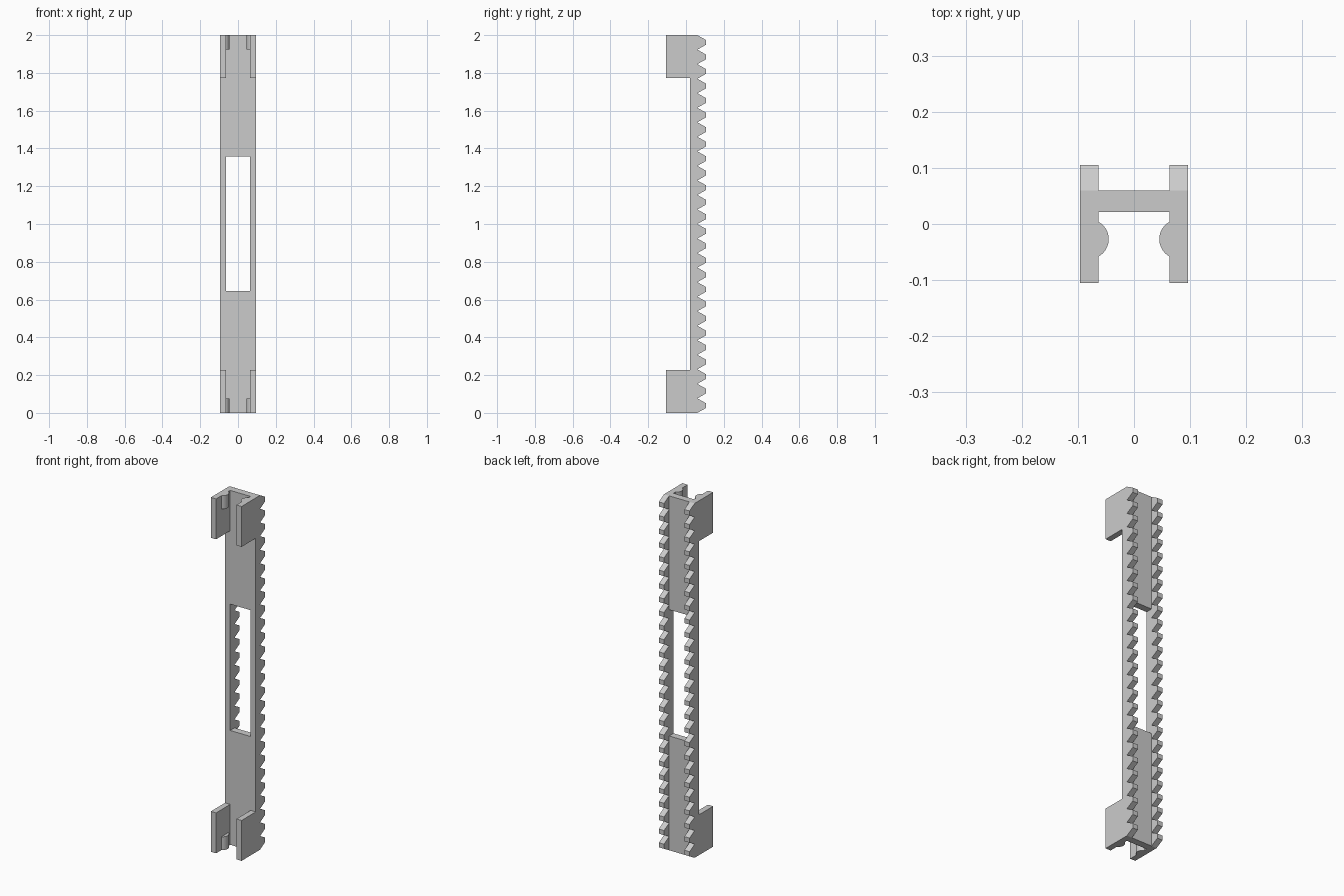
import bpy, bmesh, math
from mathutils import Vector

if "Cube" in bpy.data.objects:
    bpy.data.objects.remove(bpy.data.objects["Cube"])

HEIGHT = 2.0
TEETH = 26
PITCH = HEIGHT / TEETH
X_IN, X_OUT = 0.0635, 0.096
Y_FRONT, Y_WEB, Y_ROOT, Y_TIP = -0.105, 0.021, 0.06, 0.105
CLIP = 0.228


def prism(name, points, offset):
    """Extrude a closed outline of 3D points along an offset."""
    bm = bmesh.new()
    face = bm.faces.new([bm.verts.new(p) for p in points])
    out = bmesh.ops.extrude_face_region(bm, geom=[face])["geom"]
    moved = [v for v in out if isinstance(v, bmesh.types.BMVert)]
    bmesh.ops.translate(bm, verts=moved, vec=Vector(offset))
    bmesh.ops.recalc_face_normals(bm, faces=bm.faces)
    mesh = bpy.data.meshes.new(name)
    bm.to_mesh(mesh)
    bm.free()
    obj = bpy.data.objects.new(name, mesh)
    bpy.context.collection.objects.link(obj)
    return obj


def mirror_x(obj):
    obj.modifiers.new("mirror", "MIRROR").use_axis[0] = True


# Toothed side rail with a clip wall at each end, as one side profile
profile = [(Y_ROOT, 0)]
for i in range(TEETH):
    z = i * PITCH
    profile += [(Y_TIP, z + PITCH * 0.33), (Y_TIP, z + PITCH * 0.67), (Y_ROOT, z + PITCH)]
profile += [(Y_FRONT, HEIGHT), (Y_FRONT, HEIGHT - CLIP), (Y_WEB, HEIGHT - CLIP),
            (Y_WEB, CLIP), (Y_FRONT, CLIP), (Y_FRONT, 0)]
rail = prism("toothed_rail", [(X_IN, y, z) for y, z in profile], (X_OUT - X_IN, 0, 0))
mirror_x(rail)

# Web plates above and below the central window
for name, z0, z1 in (("lower_web", 0, 0.645), ("upper_web", 1.358, HEIGHT)):
    prism(name, [(-X_IN, Y_WEB, z0), (X_IN, Y_WEB, z0), (X_IN, Y_ROOT, z0), (-X_IN, Y_ROOT, z0)],
          (0, 0, z1 - z0))

# Rounded retaining bumps inside the clip walls
half, depth, yc = 0.031, 0.0185, -0.027
radius = (half ** 2 + depth ** 2) / (2 * depth)
span = math.asin(half / radius)
xc = X_IN - depth + radius
arc = [(-span + 2 * span * i / 16) for i in range(17)]
for name, z0 in (("lower_bump", 0), ("upper_bump", HEIGHT - 0.075)):
    bump = prism(name, [(xc - radius * math.cos(a), yc + radius * math.sin(a), z0) for a in arc],
                 (0, 0, 0.075))
    mirror_x(bump)
    bpy.ops.object.select_all(action="DESELECT")
    bump.select_set(True)
    bpy.context.view_layer.objects.active = bump
    bpy.ops.object.shade_smooth_by_angle(angle=math.radians(30))
